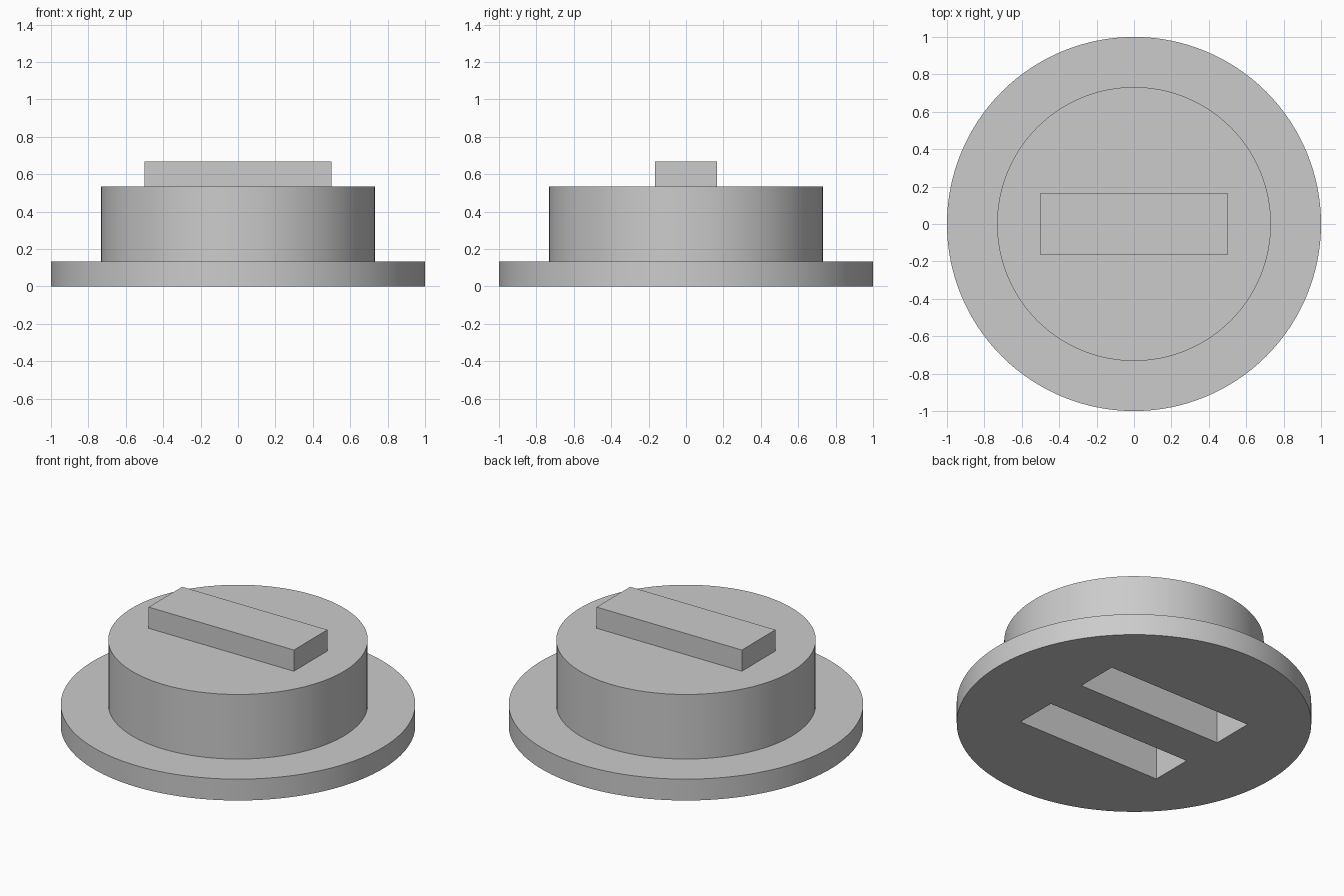
import bpy, bmesh, math
from mathutils import Matrix, Vector

default = bpy.data.objects.get("Cube")
if default:
    bpy.data.objects.remove(default, do_unlink=True)

# Single grey material
GREY = (0.6, 0.6, 0.6, 1)
grey = bpy.data.materials.new("plain grey")
grey.use_nodes = True
grey.diffuse_color = GREY
grey.node_tree.nodes["Principled BSDF"].inputs["Base Color"].default_value = GREY


def finish(name, bm):
    bmesh.ops.recalc_face_normals(bm, faces=bm.faces)
    mesh = bpy.data.meshes.new(name)
    bm.to_mesh(mesh)
    bm.free()
    mesh.materials.append(grey)
    obj = bpy.data.objects.new(name, mesh)
    bpy.context.collection.objects.link(obj)
    return obj


def box(name, size, centre):
    bm = bmesh.new()
    bmesh.ops.create_cube(bm, size=1, matrix=Matrix.Translation(centre) @ Matrix.Diagonal((*size, 1)))
    return finish(name, bm)


def lathe(name, profile, steps=128):
    bm = bmesh.new()
    verts = [bm.verts.new((r, 0, z)) for r, z in profile]
    edges = [bm.edges.new(pair) for pair in zip(verts, verts[1:])]
    bmesh.ops.spin(bm, geom=verts + edges, cent=(0, 0, 0), axis=(0, 0, 1),
                   angle=math.tau, steps=steps, use_merge=False)
    bmesh.ops.remove_doubles(bm, verts=bm.verts, dist=0.0005)
    # Close the flat top and bottom discs
    rims = [e for e in bm.edges if e.is_boundary]
    bmesh.ops.holes_fill(bm, edges=rims, sides=0)
    return finish(name, bm)


# Flanged round body
BASE_TOP, BODY_TOP, BAR_TOP = 0.133, 0.535, 0.667
body = lathe("flanged_body", [(1, 0), (1, BASE_TOP), (0.732, BASE_TOP), (0.732, BODY_TOP)])

# Two blind slots in the underside
SLOT_DEPTH = 0.4
for side in (-1, 1):
    cutter = box("slot_cutter", (1, 0.267, SLOT_DEPTH + 0.1),
                 Vector((0, side * 0.267, (SLOT_DEPTH - 0.1) / 2)))
    cutter.hide_render = True
    cut = body.modifiers.new("slot", 'BOOLEAN')
    cut.operation = 'DIFFERENCE'
    cut.solver = 'EXACT'
    cut.object = cutter
    bpy.context.view_layer.objects.active = body
    bpy.ops.object.modifier_apply(modifier=cut.name)
    bpy.data.objects.remove(cutter, do_unlink=True)

# Smooth round walls, sharp rims
bpy.ops.object.select_all(action='DESELECT')
body.select_set(True)
bpy.context.view_layer.objects.active = body
bpy.ops.object.shade_smooth_by_angle(angle=math.radians(30))

# Raised bar on the top
box("top_bar", (1, 0.33, BAR_TOP - BODY_TOP), Vector((0, 0, (BAR_TOP + BODY_TOP) / 2)))
